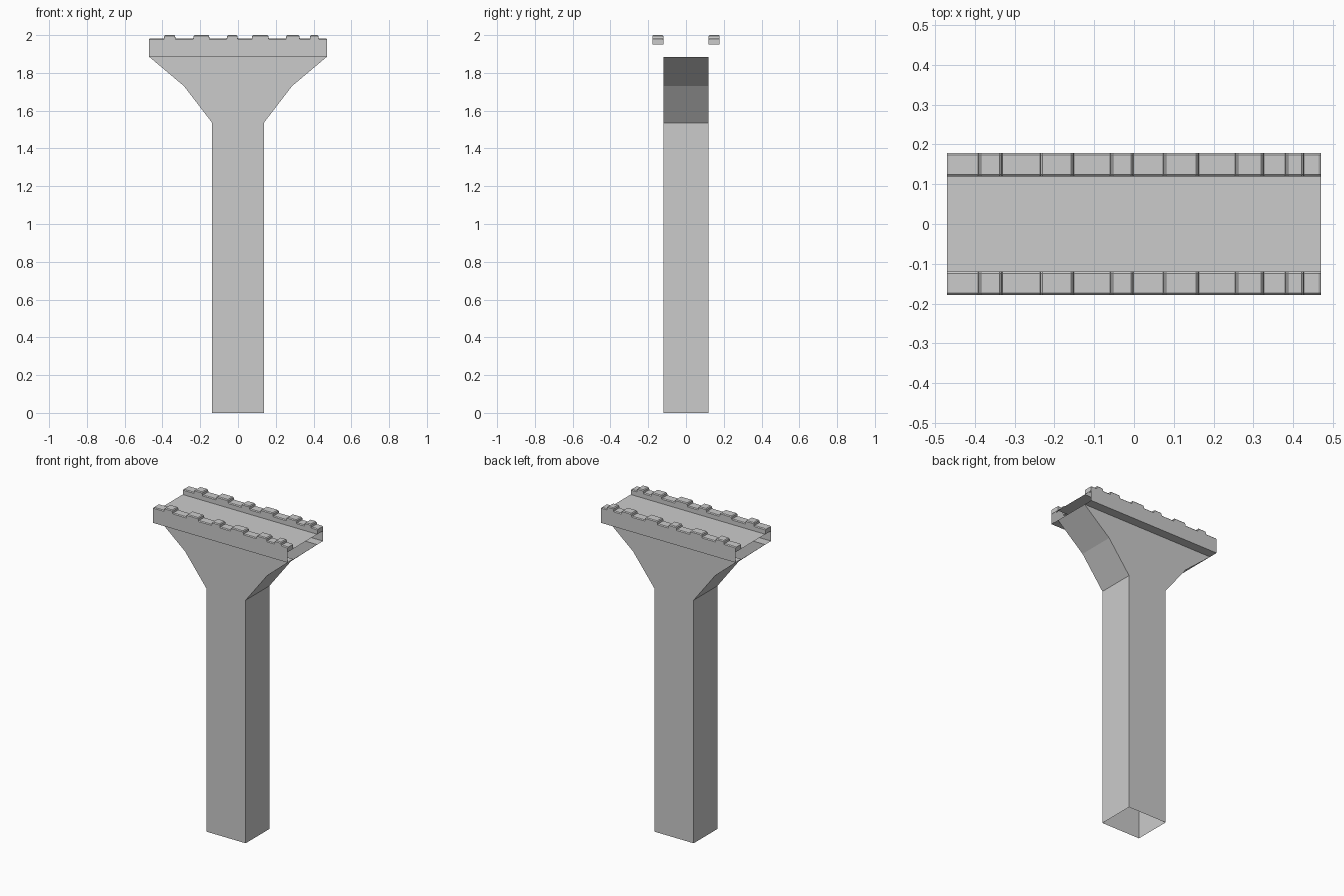
import bpy, bmesh, math

if "Cube" in bpy.data.objects:
    bpy.data.objects.remove(bpy.data.objects["Cube"])

HALF_X, SHAFT_X, SHAFT_Y = 0.47, 0.137, 0.119
RAIL_Y, LEDGE_Z, DECK_Z, RAIL_Z = 0.178, 1.885, 1.95, 1.983


def make(name, verts, faces):
    mesh = bpy.data.meshes.new(name)
    mesh.from_pydata(verts, [], faces)
    bm = bmesh.new()
    bm.from_mesh(mesh)
    bmesh.ops.recalc_face_normals(bm, faces=bm.faces)
    bm.to_mesh(mesh)
    bm.free()
    obj = bpy.data.objects.new(name, mesh)
    bpy.context.collection.objects.link(obj)
    return obj


def mirror_y(obj):
    mod = obj.modifiers.new("Mirror", 'MIRROR')
    mod.use_axis = (False, True, False)
    mod.use_mirror_merge = False


# Shaft with flared head, open at top and bottom
right = [(SHAFT_X, 0), (SHAFT_X, 1.536), (0.286, 1.73), (HALF_X, LEDGE_Z)]
outline = right + [(-x, z) for x, z in reversed(right)]
n = len(outline)
verts = [(x, y, z) for y in (-SHAFT_Y, SHAFT_Y) for x, z in outline]
faces = [tuple(range(n)), tuple(range(n, 2 * n))]
faces += [(i, i + 1, n + i + 1, n + i) for i in range(n - 1) if i != 3]
# the two outlines meet only at open rims: skip top (3) and bottom edge (last)
make("pillar", verts, faces)

# Deck between the rails, open-ended below
make("deck", [(-HALF_X, -0.12, DECK_Z), (HALF_X, -0.12, DECK_Z),
              (HALF_X, 0.12, DECK_Z), (-HALF_X, 0.12, DECK_Z)], [(0, 1, 2, 3)])

# Overhanging ledge under each rail
ledge = make("ledge", [(-HALF_X, -RAIL_Y, LEDGE_Z), (-HALF_X, -SHAFT_Y, LEDGE_Z),
                       (HALF_X, -SHAFT_Y, LEDGE_Z), (HALF_X, -RAIL_Y, LEDGE_Z)],
             [(0, 1, 2, 3)])
ledge.data.flip_normals() if ledge.data.polygons[0].normal.z > 0 else None
mirror_y(ledge)

# Rail: lumpy top profile swept across its width with eased edges
bumps = [(-0.392, -0.331), (-0.237, -0.151), (-0.06, -0.001),
         (0.073, 0.163), (0.254, 0.327), (0.38, 0.428)]
top = [(-HALF_X, RAIL_Z - 0.004), (-HALF_X + 0.006, RAIL_Z)]
for a, b in bumps:
    top += [(a, RAIL_Z), (a + 0.002, 1.995), (a + 0.007, 2.0),
            (b - 0.007, 2.0), (b - 0.002, 1.995), (b, RAIL_Z)]
top += [(HALF_X - 0.006, RAIL_Z), (HALF_X, RAIL_Z - 0.004)]
rows = [(-RAIL_Y, -0.005), (-RAIL_Y + 0.005, 0), (-0.125, 0), (-0.12, -0.005)]
m = len(top)
verts = [(x, y, z + dz) for y, dz in rows for x, z in top]
faces = [(r * m + i, r * m + i + 1, (r + 1) * m + i + 1, (r + 1) * m + i)
         for r in range(3) for i in range(m - 1)]
k = len(verts)
# deck-height corners, then ledge-height corners of the outer wall
verts += [(s * HALF_X, y, DECK_Z) for y in (-RAIL_Y, -0.12) for s in (-1, 1)]
verts += [(s * HALF_X, -RAIL_Y, LEDGE_Z) for s in (-1, 1)]
faces.append(tuple(range(m)) + (k + 1, k + 5, k + 4, k))             # outer wall
faces.append(tuple(range(3 * m, 4 * m)) + (k + 3, k + 2))            # inner wall
faces.append((0, m, 2 * m, 3 * m, k + 2, k))                         # end caps
faces.append((m - 1, 2 * m - 1, 3 * m - 1, 4 * m - 1, k + 3, k + 1))
rail = make("toothed_rail", verts, faces)
mirror_y(rail)
bpy.ops.object.select_all(action='DESELECT')
rail.select_set(True)
bpy.context.view_layer.objects.active = rail
bpy.ops.object.shade_smooth_by_angle(angle=math.radians(30))
